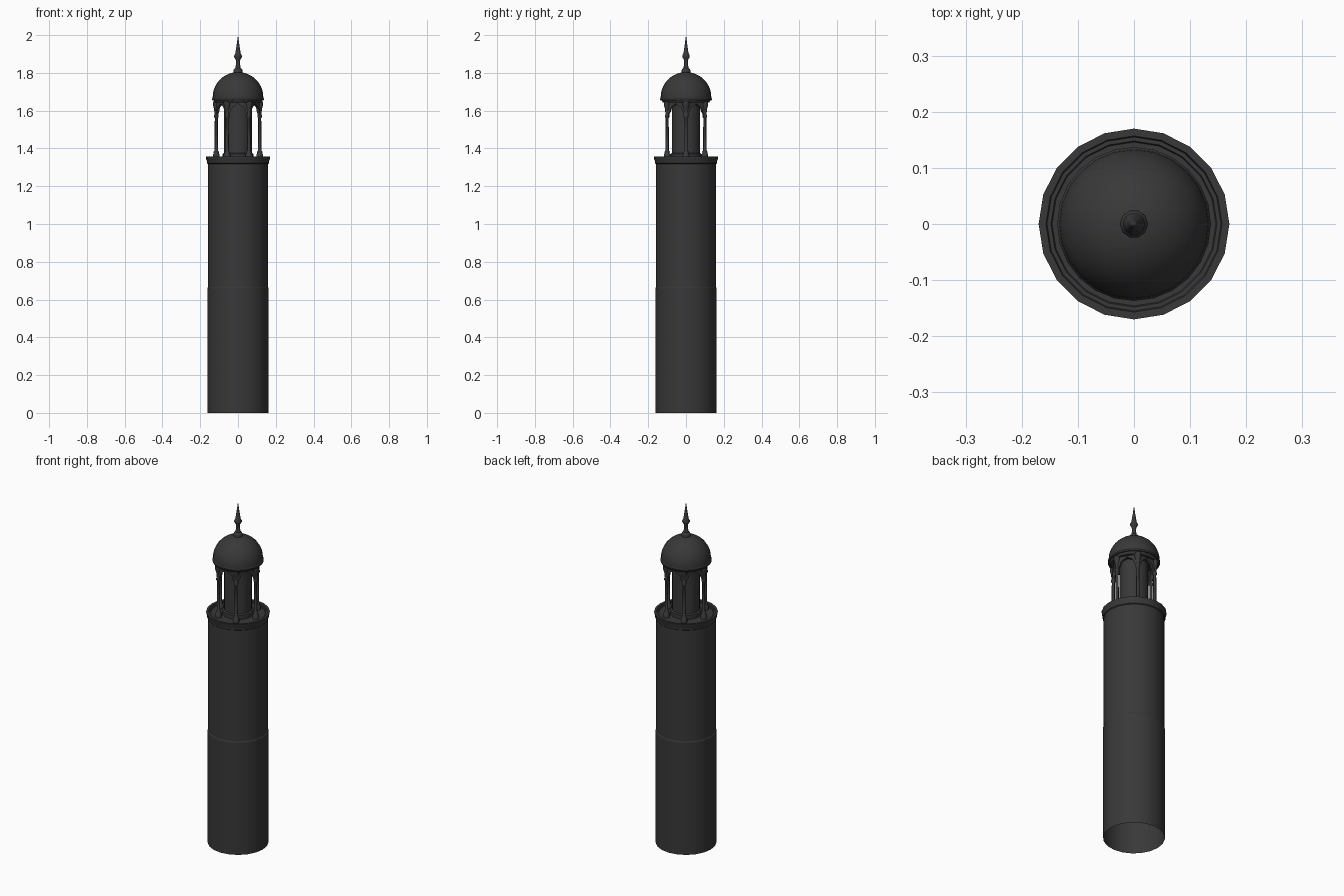
import bpy, bmesh
from math import sin, cos, pi, radians
from mathutils import Matrix, Vector

if "Cube" in bpy.data.objects:
    bpy.data.objects.remove(bpy.data.objects["Cube"])

dark = bpy.data.materials.new("dark_stone")
dark.diffuse_color = (0.04, 0.04, 0.04, 1)
dark.use_nodes = True
dark.node_tree.nodes["Principled BSDF"].inputs["Base Color"].default_value = dark.diffuse_color


def finish(name, bm, angle=30):
    bmesh.ops.remove_doubles(bm, verts=bm.verts, dist=1e-5)
    bmesh.ops.recalc_face_normals(bm, faces=bm.faces)
    me = bpy.data.meshes.new(name)
    bm.to_mesh(me)
    bm.free()
    ob = bpy.data.objects.new(name, me)
    me.materials.append(dark)
    bpy.context.collection.objects.link(ob)
    bpy.ops.object.select_all(action='DESELECT')
    ob.select_set(True)
    bpy.context.view_layer.objects.active = ob
    bpy.ops.object.shade_smooth_by_angle(angle=radians(angle))
    return ob


def lathe(name, profile, sides=20, at=(0, 0), angle=30):
    """Spin a list of (radius, height) points around a vertical axis."""
    bm = bmesh.new()
    rings = [[bm.verts.new((at[0] + r * cos(2 * pi * i / sides),
                            at[1] + r * sin(2 * pi * i / sides), z))
              for i in range(sides)] for r, z in profile]
    for a, b in zip(rings, rings[1:]):
        for i in range(sides):
            j = (i + 1) % sides
            bm.faces.new((a[i], a[j], b[j], b[i]))
    return finish(name, bm, angle)


# Tower shaft, open underneath, with a slight step halfway up
lathe("tower_shaft", [(.162, 0), (.162, .66), (.159, .665), (.159, 1.32)])

# Balcony cornice with a shallow stepped floor
lathe("balcony_cornice", [(.159, 1.318), (.164, 1.322), (.164, 1.334), (.168, 1.342),
                          (.17, 1.358), (.157, 1.358), (.155, 1.352),
                          (.148, 1.352), (.146, 1.347), (0, 1.347)])

# Solid core inside the lantern
lathe("lantern_core", [(.083, 1.347), (.083, 1.37), (.075, 1.375), (.075, 1.65)])

# Six columns at the corners of a hexagon
R = .115
for k in range(6):
    a = k * pi / 3
    lathe(f"column_{k + 1}",
          [(0, 1.347), (.018, 1.347), (.018, 1.368), (.013, 1.373), (.014, 1.382),
           (.009, 1.39), (.008, 1.56), (.012, 1.565), (.012, 1.575), (.009, 1.58),
           (.012, 1.61), (.018, 1.63), (.018, 1.648)],
          sides=8, at=(R * cos(a), R * sin(a)), angle=50)

# Pointed, cusped arch panel on each side of the hexagon
half = R / 2
arch = [(.048, 1.565), (.046, 1.585), (.038, 1.595), (.035, 1.61),
        (.025, 1.621), (.012, 1.627), (0, 1.638)]
outline = ([(-half, 1.65), (-half, 1.565)] + [(-x, z) for x, z in arch]
           + arch[-2::-1] + [(half, 1.565), (half, 1.65)])
for k in range(6):
    bm = bmesh.new()
    front = R * cos(pi / 6) + .007
    face = bm.faces.new([bm.verts.new((x, -front, z)) for x, z in outline])
    ext = bmesh.ops.extrude_face_region(bm, geom=[face], use_keep_orig=True)
    bmesh.ops.translate(bm, vec=Vector((0, .014, 0)),
                        verts=[g for g in ext["geom"] if isinstance(g, bmesh.types.BMVert)])
    bmesh.ops.rotate(bm, verts=bm.verts, matrix=Matrix.Rotation(k * pi / 3, 3, 'Z'))
    finish(f"arch_panel_{k + 1}", bm)

# Ring under the dome
lathe("dome_cornice", [(0, 1.642), (.122, 1.642), (.126, 1.648), (.13, 1.656)])

# Slightly bulging dome
dome = [(0, 1.655), (.136, 1.655), (.137, 1.663), (.134, 1.668)]
dome += [(.134 * cos(t * pi / 20), 1.672 + .132 * sin(t * pi / 20)) for t in range(11)]
lathe("dome", dome, sides=24)

# Finial with spike
lathe("finial", [(.024, 1.795), (.025, 1.812), (.022, 1.82), (.014, 1.826), (.011, 1.845),
                 (.012, 1.87), (.02, 1.883), (.02, 1.892), (.014, 1.905),
                 (.007, 1.95), (0, 2.0)], sides=10, angle=40)
